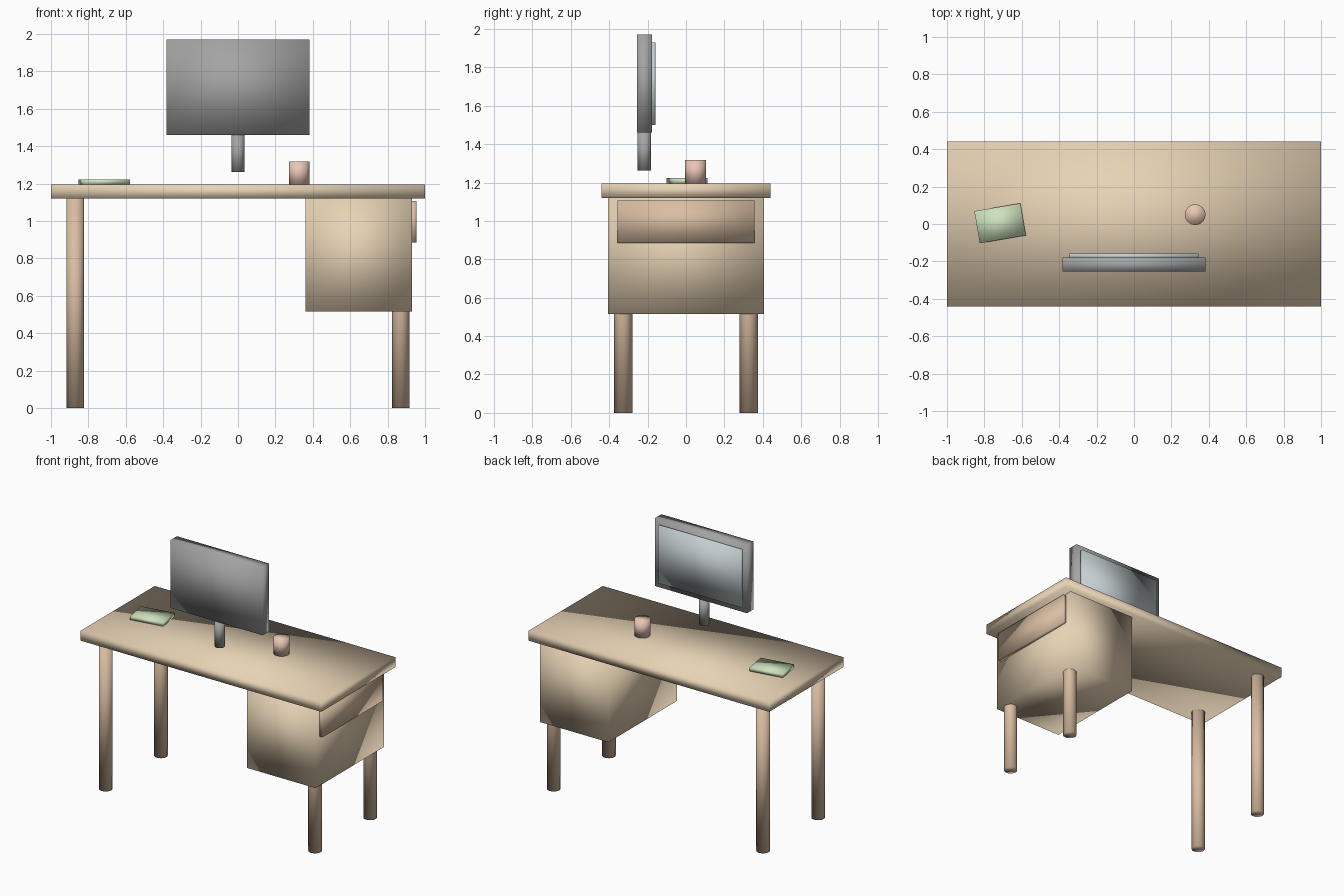
import bpy
from math import radians

if "Cube" in bpy.data.objects:
    bpy.data.objects.remove(bpy.data.objects["Cube"])


def material(name, rgb):
    m = bpy.data.materials.new(name)
    m.diffuse_color = (*rgb, 1)
    m.use_nodes = True
    m.node_tree.nodes["Principled BSDF"].inputs["Base Color"].default_value = m.diffuse_color
    return m


WOOD = material("light_wood", (0.80, 0.65, 0.46))
LEG = material("leg_wood", (0.70, 0.51, 0.36))
DRAWER = material("drawer_wood", (0.70, 0.52, 0.37))
DARK = material("dark_plastic", (0.37, 0.37, 0.37))
GLASS = material("screen_glass", (0.56, 0.63, 0.65))
CLAY = material("clay", (0.82, 0.56, 0.46))
GREEN = material("green_cover", (0.62, 0.76, 0.52))


def finish(name, mat):
    ob = bpy.context.object
    ob.name = name
    ob.data.materials.append(mat)
    bpy.ops.object.shade_smooth()  # fully soft shading, as on the whole model
    return ob


def box(name, x, y, z, mat, turn=0):
    """Box from (min, max) ranges, optionally turned about its vertical axis."""
    bpy.ops.mesh.primitive_cube_add(
        size=1, location=[(a + b) / 2 for a, b in (x, y, z)])
    bpy.context.object.scale = [b - a for a, b in (x, y, z)]
    bpy.ops.object.transform_apply(location=False, rotation=False, scale=True)
    bpy.context.object.rotation_euler.z = radians(turn)
    return finish(name, mat)


def post(name, x, y, z, r, mat):
    bpy.ops.mesh.primitive_cylinder_add(
        vertices=32, radius=r, depth=z[1] - z[0], location=(x, y, sum(z) / 2))
    return finish(name, mat)


# Desk
box("desk_top", (-1, 1), (-0.44, 0.44), (1.12, 1.195), WOOD)
for sx, side in ((-1, "left"), (1, "right")):
    for sy, end in ((-1, "front"), (1, "back")):
        post(f"{end}_{side}_leg", sx * 0.87, sy * 0.327, (0, 1.12), 0.047, LEG)

# Drawer cabinet
box("cabinet", (0.36, 0.93), (-0.407, 0.407), (0.515, 1.12), WOOD)
box("drawer_front", (0.925, 0.955), (-0.358, 0.358), (0.885, 1.107), DRAWER)

# Monitor
box("monitor_body", (-0.383, 0.383), (-0.255, -0.178), (1.46, 1.97), DARK)
box("monitor_screen", (-0.345, 0.345), (-0.185, -0.158), (1.50, 1.93), GLASS)
post("monitor_stand", 0, -0.217, (1.262, 1.47), 0.035, DARK)

# Things on the desk
post("cup", 0.327, 0.05, (1.195, 1.318), 0.055, CLAY)
box("notebook", (-0.841, -0.591), (-0.083, 0.091), (1.195, 1.223), GREEN, turn=9.7)
